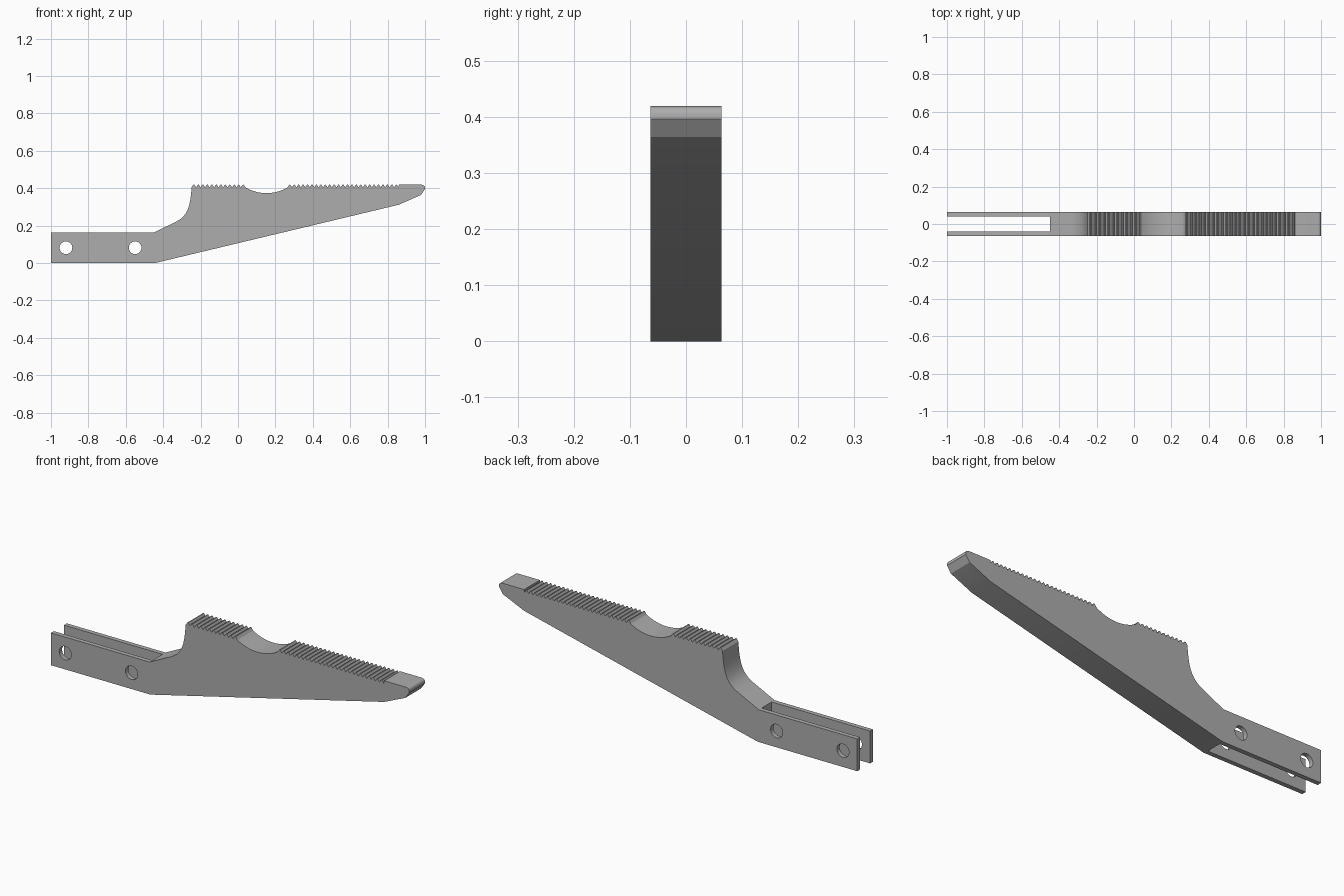
import bpy, bmesh, math
from mathutils import Matrix

if "Cube" in bpy.data.objects:
    bpy.data.objects.remove(bpy.data.objects["Cube"], do_unlink=True)

HALF = 0.063          # half thickness of the lever
TOP, ROOT = 0.419, 0.405

grey = bpy.data.materials.new("plain grey")
grey.use_nodes = True
colour = (0.42, 0.42, 0.42, 1)
grey.diffuse_color = colour
grey.node_tree.nodes["Principled BSDF"].inputs["Base Color"].default_value = colour


def make_object(name, bm):
    bmesh.ops.recalc_face_normals(bm, faces=bm.faces)
    mesh = bpy.data.meshes.new(name)
    bm.to_mesh(mesh)
    bm.free()
    mesh.materials.append(grey)
    obj = bpy.data.objects.new(name, mesh)
    bpy.context.collection.objects.link(obj)
    return obj


def teeth(start, end, count):
    """Row of small ridges running from start to end along the top."""
    pitch = (end - start) / count
    pts = []
    for i in range(count):
        x = start + i * pitch
        pts += [(x, ROOT), (x + pitch * 0.4, TOP), (x + pitch * 0.6, TOP)]
    return pts + [(end, ROOT)]


def bezier(a, b, c, d, steps):
    pts = []
    for i in range(1, steps):
        t = i / steps
        w = ((1 - t) ** 3, 3 * t * (1 - t) ** 2, 3 * t * t * (1 - t), t ** 3)
        pts.append(tuple(sum(k * p[j] for k, p in zip(w, (a, b, c, d))) for j in (0, 1)))
    return pts


def scoop(x0, x1, depth, steps=16):
    """Circular dip between two rows of ridges."""
    half = (x1 - x0) / 2
    r = (half ** 2 + depth ** 2) / (2 * depth)
    sweep = math.asin(half / r)
    cx, cz = (x0 + x1) / 2, ROOT - depth + r
    angles = [-sweep + 2 * sweep * i / steps for i in range(1, steps)]
    return [(cx + r * math.sin(a), cz - r * math.cos(a)) for a in angles]


# Side outline: arm, neck curve, ridges, scoop, ridges, rounded tip, underside
outline = [(-1, 0), (-1, 0.163), (-0.45, 0.163), (-0.33, 0.222)]
outline += bezier((-0.33, 0.222), (-0.265, 0.255), (-0.255, 0.31), (-0.248, ROOT), 14)
outline += teeth(-0.248, 0.04, 12)
outline += scoop(0.04, 0.265, 0.031)
outline += teeth(0.265, 0.858, 25)
outline += [(0.86, TOP), (0.982, TOP)]
outline += bezier((0.982, TOP), (0.995, TOP), (1.002, 0.41), (0.999, 0.396), 8)
outline += [(1, 0.396), (0.978, 0.364), (0.86, 0.312), (-0.445, 0)]

bm = bmesh.new()
face = bm.faces.new([bm.verts.new((x, -HALF, z)) for x, z in outline])
side = bmesh.ops.extrude_face_region(bm, geom=[face])
bmesh.ops.translate(bm, vec=(0, 2 * HALF, 0),
                    verts=[v for v in side["geom"] if isinstance(v, bmesh.types.BMVert)])
lever = make_object("ridged_lever", bm)


def cut(name, bm):
    cutter = make_object(name, bm)
    cutter.hide_render = True
    mod = lever.modifiers.new(name, 'BOOLEAN')
    mod.operation, mod.solver, mod.object = 'DIFFERENCE', 'EXACT', cutter
    bpy.context.view_layer.objects.active = lever
    bpy.ops.object.modifier_apply(modifier=name)
    bpy.data.objects.remove(cutter, do_unlink=True)


# Slot that forks the arm
bm = bmesh.new()
bmesh.ops.create_cube(bm, size=1, matrix=Matrix.Translation((-0.8, 0, 0.1))
                      @ Matrix.Diagonal((0.7, 0.08, 0.6, 1)))
cut("fork_slot", bm)

# Pin holes through both fork plates
for x in (-0.92, -0.55):
    bm = bmesh.new()
    bmesh.ops.create_cone(bm, cap_ends=True, segments=32, radius1=0.034, radius2=0.034, depth=0.5,
                          matrix=Matrix.Translation((x, 0, 0.082))
                          @ Matrix.Rotation(math.pi / 2, 4, 'X'))
    cut("pin_hole", bm)

bpy.ops.object.select_all(action='DESELECT')
lever.select_set(True)
bpy.context.view_layer.objects.active = lever
bpy.ops.object.shade_smooth_by_angle(angle=math.radians(20))
